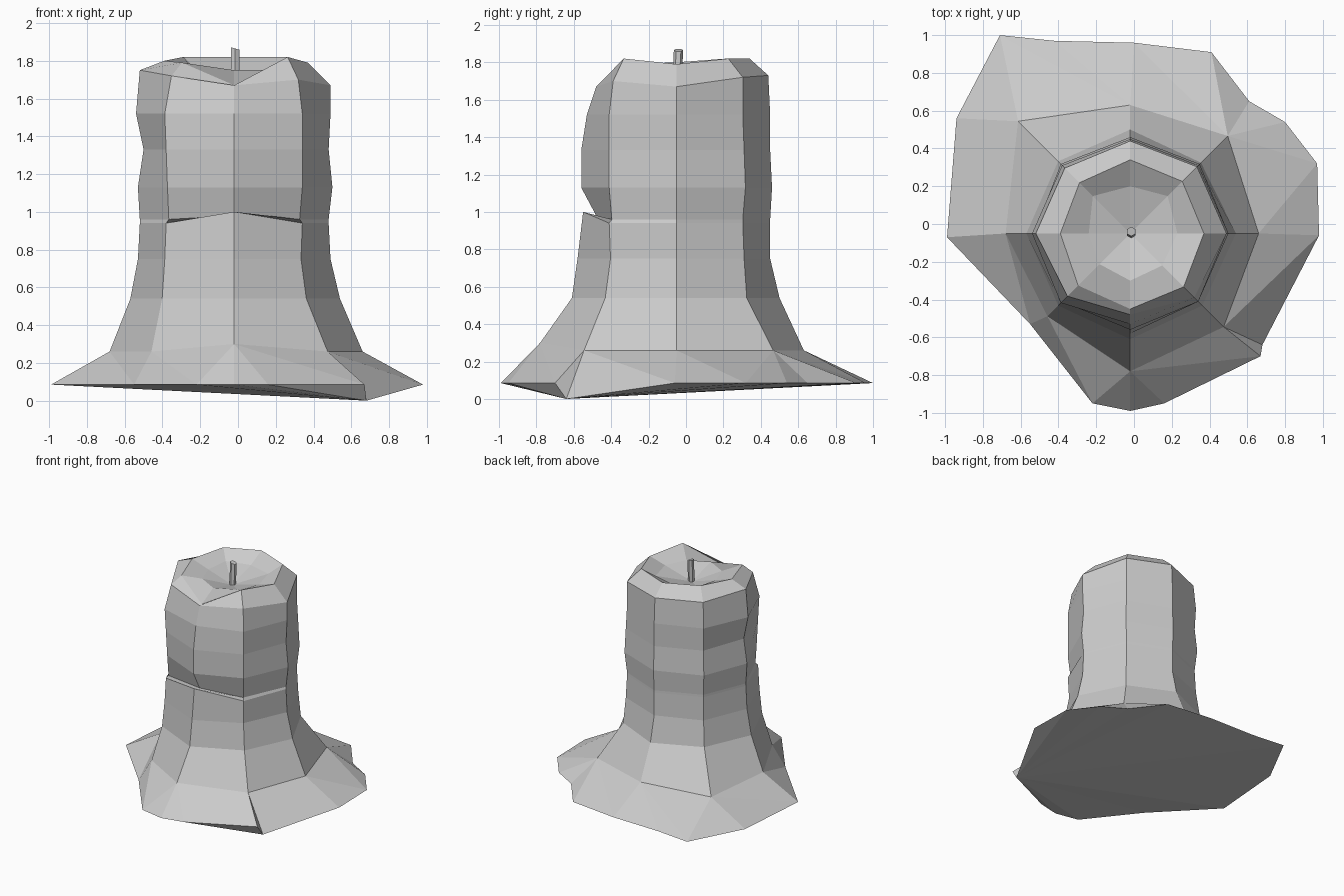
import bpy
import bmesh
from math import cos, sin, pi
from mathutils import Vector

default_cube = bpy.data.objects.get("Cube")
if default_cube:
    bpy.data.objects.remove(default_cube, do_unlink=True)

wax_material = bpy.data.materials.new("pale grey wax")
wax_material.use_nodes = True
wax_colour = (0.6, 0.6, 0.6, 1)
wax_material.diffuse_color = wax_colour
wax_material.node_tree.nodes["Principled BSDF"].inputs["Base Color"].default_value = wax_colour

COLUMNS = 8
SOUTH = 6  # column index of the front, counted counterclockwise from +x
AXIS = Vector((-0.02, -0.05, 0))


def finish_object(mesh_builder, name):
    """Turn a bmesh into a flat shaded object with the wax colour."""
    bmesh.ops.recalc_face_normals(mesh_builder, faces=mesh_builder.faces)
    mesh = bpy.data.meshes.new(name)
    mesh_builder.to_mesh(mesh)
    mesh_builder.free()
    mesh.materials.append(wax_material)
    part = bpy.data.objects.new(name, mesh)
    bpy.context.collection.objects.link(part)
    return part


def add_ring(mesh_builder, height, radii, front_height=None):
    """Eight points around the axis; the front one may sit at its own height."""
    ring = []
    for column, radius in enumerate(radii):
        angle = column * 2 * pi / COLUMNS
        z = height[column] if isinstance(height, tuple) else height
        if column == SOUTH and front_height is not None:
            z = front_height
        offset = Vector((radius * cos(angle), radius * sin(angle), z))
        ring.append(mesh_builder.verts.new(AXIS + offset))
    return ring


def bridge_rings(mesh_builder, lower, upper):
    for column in range(COLUMNS):
        following = (column + 1) % COLUMNS
        mesh_builder.faces.new((lower[column], lower[following],
                                upper[following], upper[column]))


# Candle body: uneven octagonal rings from the flare up to the pool of wax
candle = bmesh.new()
rim_heights = (1.79, 1.82, 1.82, 1.82, 1.80, 1.79, 1.67, 1.82)
shoulder_heights = (1.67, 1.72, 1.73, 1.73, 1.75, 1.72, 1.67, 1.70)
body_rings = [
    add_ring(candle, 0.26, (.68, .73, .68, .84, .66, .62, .73, .70), 0.30),
    add_ring(candle, 0.54, (.56, .53, .55, .54, .55, .54, .56, .54)),
    add_ring(candle, 0.75, (.51, .51, .50, .51, .51, .52, .53, .50)),
    add_ring(candle, 0.94, (.50, .50, .50, .50, .50, .51, .50, .51), 1.0),
    add_ring(candle, 0.96, (.50, .50, .50, .50, .50, .49, .43, .49), 0.98),
    add_ring(candle, 1.13, (.52, .52, .51, .52, .51, .50, .51, .51)),
    add_ring(candle, 1.33, (.50, .51, .50, .50, .48, .51, .51, .51)),
    add_ring(candle, 1.52, (.51, .50, .50, .51, .52, .52, .48, .51)),
    add_ring(candle, shoulder_heights, (.51, .50, .49, .49, .50, .47, .43, .48)),
    add_ring(candle, rim_heights, (.39, .39, .39, .38, .37, .39, .40, .40)),
    add_ring(candle, 1.75, (.25, .28, .25, .28, .22, .23, .25, .24)),
]
for lower_ring, upper_ring in zip(body_rings, body_rings[1:]):
    bridge_rings(candle, lower_ring, upper_ring)

# Sunken pool around the wick
pool_centre = candle.verts.new(AXIS + Vector((0, 0, 1.68)))
pool_edge = body_rings[-1]
for column in range(COLUMNS):
    candle.faces.new((pool_edge[column], pool_edge[(column + 1) % COLUMNS], pool_centre))

# Spilled wax skirt: outline points grouped by the column they run down from
skirt_outline = [
    [(.98, -.06)],
    [(.97, .32), (.80, .54), (.61, .65), (.41, .91)],
    [(0, .96), (-.42, .97)],
    [(-.71, 1), (-.94, .56)],
    [(-.99, -.07)],
    [(-.55, -.53)],
    [(-.22, -.95), (-.02, -.99), (.16, -.95)],
    [(.67, -.70), (.68, -.64)],
]
skirt_points = []
for column, group in enumerate(skirt_outline):
    for x, y in group:
        skirt_points.append((candle.verts.new((x, y, 0.085)), column))
lowest_point = skirt_points[-1][0]
lowest_point.co.z = 0

flare = body_rings[0]
for index, (point, column) in enumerate(skirt_points):
    next_point, next_column = skirt_points[(index + 1) % len(skirt_points)]
    candle.faces.new((point, next_point, flare[column]))
    if next_column != column:
        candle.faces.new((next_point, flare[next_column], flare[column]))

# Underside fans out from the lowest corner
for (point, _), (next_point, _) in zip(skirt_points, skirt_points[1:-1]):
    candle.faces.new((lowest_point, next_point, point))
finish_object(candle, "candle_body")

# Wick: a thin hexagonal stick with a slight lean
wick = bmesh.new()
bmesh.ops.create_cone(wick, cap_ends=True, segments=6, radius1=0.025,
                      radius2=0.025, depth=0.2)
for vertex in wick.verts:
    if vertex.co.z > 0:
        vertex.co.y += 0.01
        vertex.co.z -= vertex.co.x * 0.3
    vertex.co += Vector((-0.015, -0.05, 1.765))
finish_object(wick, "wick")
